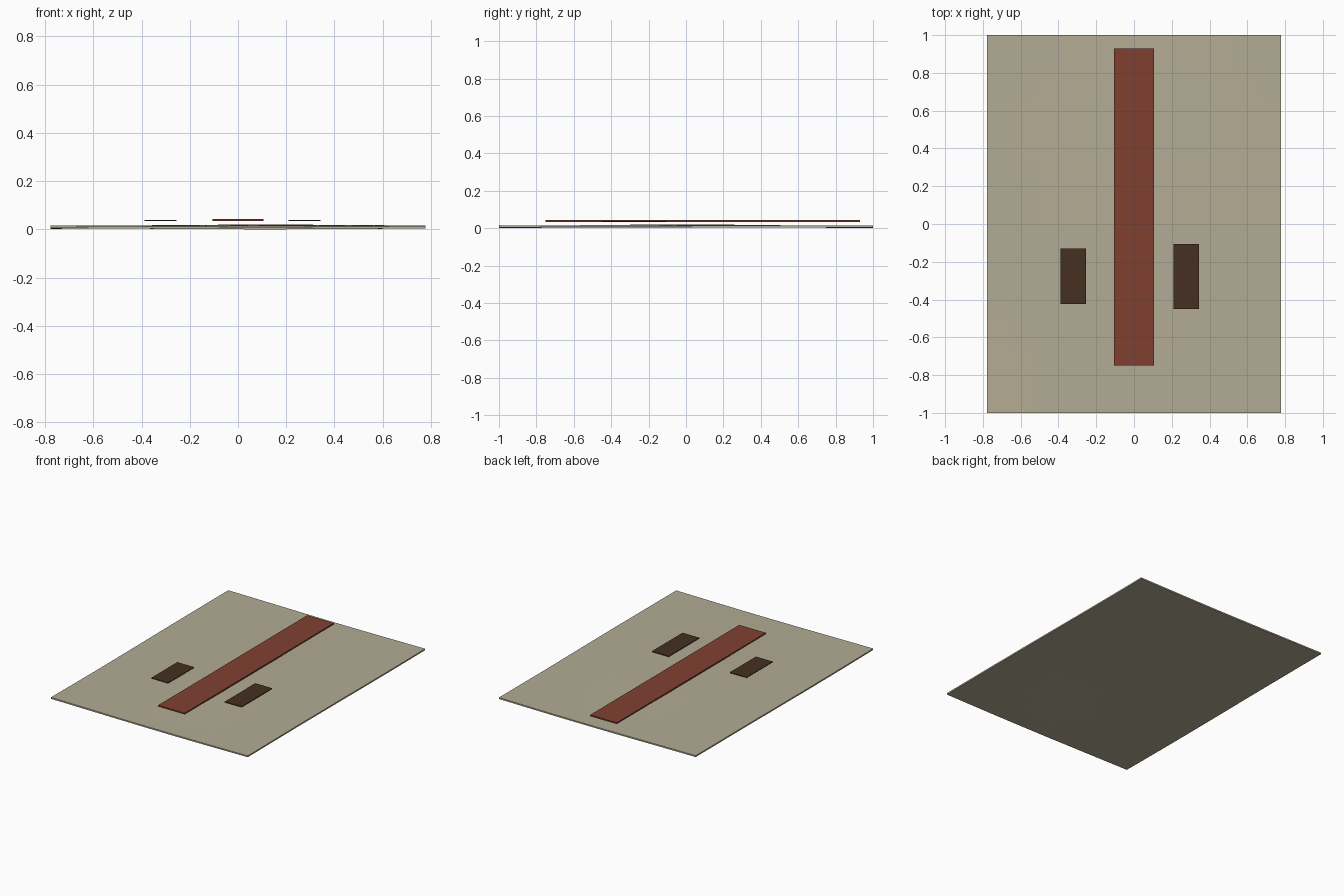
import bpy, bmesh, math

if "Cube" in bpy.data.objects:
    bpy.data.objects.remove(bpy.data.objects["Cube"])


def material(name, rgb):
    m = bpy.data.materials.new(name)
    m.diffuse_color = (*rgb, 1)
    m.use_nodes = True
    m.node_tree.nodes["Principled BSDF"].inputs["Base Color"].default_value = m.diffuse_color
    return m


def slab(name, x, y, z, mat, cuts=0, warp=None):
    """Box spanning the given ranges, optionally subdivided and warped in z."""
    bm = bmesh.new()
    bmesh.ops.create_cube(bm, size=1)
    if cuts:
        flat = [e for e in bm.edges
                if abs(e.verts[0].co.z - e.verts[1].co.z) < 1e-6]
        bmesh.ops.subdivide_edges(bm, edges=flat, cuts=cuts, use_grid_fill=True)
    for v in bm.verts:
        c = v.co
        c.x = x[0] + (c.x + 0.5) * (x[1] - x[0])
        c.y = y[0] + (c.y + 0.5) * (y[1] - y[0])
        c.z = z[0] + (c.z + 0.5) * (z[1] - z[0])
        if warp:
            c.z += warp(c.x, c.y)
    me = bpy.data.meshes.new(name)
    bm.to_mesh(me)
    bm.free()
    me.materials.append(mat)
    ob = bpy.data.objects.new(name, me)
    bpy.context.collection.objects.link(ob)
    return ob


def ripple(x, y):
    # gentle unevenness, never below zero
    return 0.005 + 0.003 * math.sin(3 * x + 1.2) * math.cos(2.5 * y) \
        + 0.002 * math.cos(3.2 * y + x)


cloth = material("beige", (0.45, 0.41, 0.30))
red = material("rust_red", (0.216, 0.051, 0.030))
brown = material("dark_brown", (0.060, 0.030, 0.014))

# thin, slightly uneven ground sheet
slab("ground_sheet", (-0.777, 0.777), (-1, 1), (0, 0.010), cloth, 11, ripple)

# long central strip
slab("central_strip", (-0.105, 0.105), (-0.75, 0.93), (0.034, 0.044), red)

# two side patches
slab("left_patch", (-0.388, -0.255), (-0.424, -0.13), (0.034, 0.039), brown)
slab("right_patch", (0.21, 0.343), (-0.45, -0.105), (0.034, 0.039), brown)
